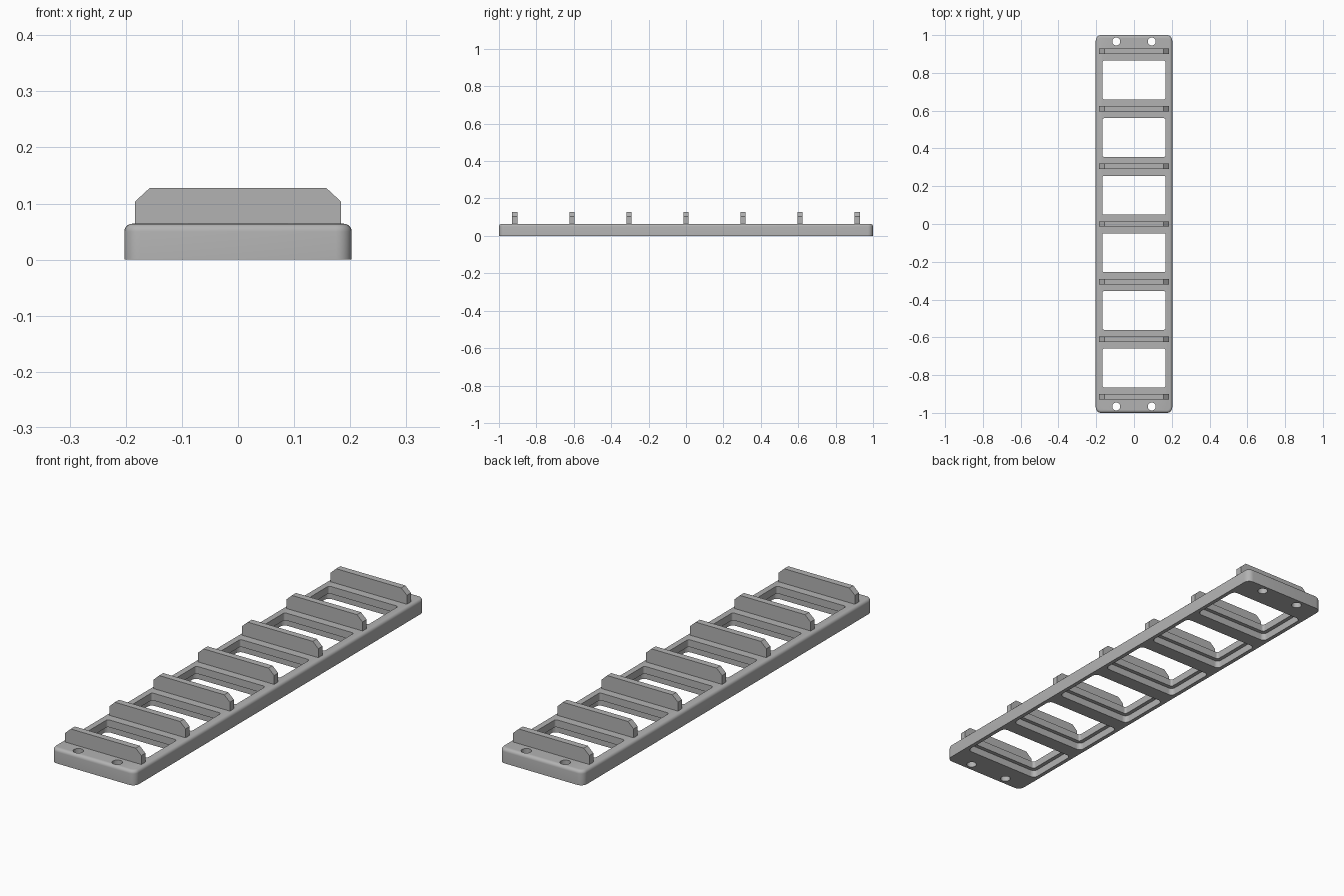
import bpy, bmesh, math

if "Cube" in bpy.data.objects:
    bpy.data.objects.remove(bpy.data.objects["Cube"])

PITCH, H = 0.305, 0.064
grey = bpy.data.materials.new("mid grey")
grey.diffuse_color = (0.45, 0.45, 0.45, 1)
grey.use_nodes = True
grey.node_tree.nodes["Principled BSDF"].inputs["Base Color"].default_value = grey.diffuse_color


def make(name, bm):
    bmesh.ops.recalc_face_normals(bm, faces=bm.faces)
    me = bpy.data.meshes.new(name)
    bm.to_mesh(me)
    bm.free()
    me.materials.append(grey)
    ob = bpy.data.objects.new(name, me)
    bpy.context.collection.objects.link(ob)
    return ob


def prism(bm, pts, vec):
    """Extrude a closed outline along vec."""
    face = bm.faces.new([bm.verts.new(p) for p in pts])
    new = bmesh.ops.extrude_face_region(bm, geom=[face])["geom"]
    bmesh.ops.translate(bm, vec=vec, verts=[v for v in new if isinstance(v, bmesh.types.BMVert)])


def rounded(w, d, r, z, cy=0, n=6):
    """Outline of a rounded rectangle."""
    pts = []
    for i, (sx, sy) in enumerate(((1, 1), (-1, 1), (-1, -1), (1, -1))):
        for k in range(n + 1):
            a = math.pi / 2 * (i + k / n)
            pts.append((sx * (w / 2 - r) + r * math.cos(a),
                        cy + sy * (d / 2 - r) + r * math.sin(a), z))
    return pts


# Base plate with rounded corners and a rounded top edge
bm = bmesh.new()
prism(bm, rounded(0.405, 2.0, 0.028, 0), (0, 0, H))
bm.normal_update()
top = [e for e in bm.edges if all(v.co.z > H - 1e-4 for v in e.verts)]
bmesh.ops.bevel(bm, geom=top, offset=0.014, segments=5, profile=0.5, affect='EDGES')
base = make("base_plate", bm)

# Cutters: stepped windows (wider underneath) and screw holes
through, recess = bmesh.new(), bmesh.new()
for i in range(6):
    y = (i - 2.5) * PITCH
    prism(through, rounded(0.335, 0.205, 0.01, -0.1, y), (0, 0, 0.3))
    prism(recess, rounded(0.37, 0.24, 0.02, -0.1, y), (0, 0, 0.132))
for sx in (-1, 1):
    for sy in (-1, 1):
        prism(through, [(sx * 0.094 + 0.021 * math.cos(k * math.pi / 12),
                         sy * 0.966 + 0.021 * math.sin(k * math.pi / 12), -0.1)
                        for k in range(24)], (0, 0, 0.3))
for name, b in (("window_and_hole_cutter", through), ("recess_cutter", recess)):
    cutter = make(name, b)
    cutter.hide_render = True
    cutter.hide_set(True)
    mod = base.modifiers.new(name, 'BOOLEAN')
    mod.object, mod.operation, mod.solver = cutter, 'DIFFERENCE', 'EXACT'

bpy.context.view_layer.objects.active = base
base.select_set(True)
bpy.ops.object.shade_smooth_by_angle(angle=math.radians(30))

# Seven upright ribs with chamfered upper corners
T = 0.028
outline = [(-0.184, H - 0.002), (0.184, H - 0.002), (0.184, 0.103),
           (0.157, 0.128), (-0.157, 0.128), (-0.184, 0.103)]
for i in range(7):
    y = (i - 3) * PITCH
    bm = bmesh.new()
    prism(bm, [(x, y - T / 2, z) for x, z in outline], (0, T, 0))
    make(f"rib_{i + 1}", bm)
